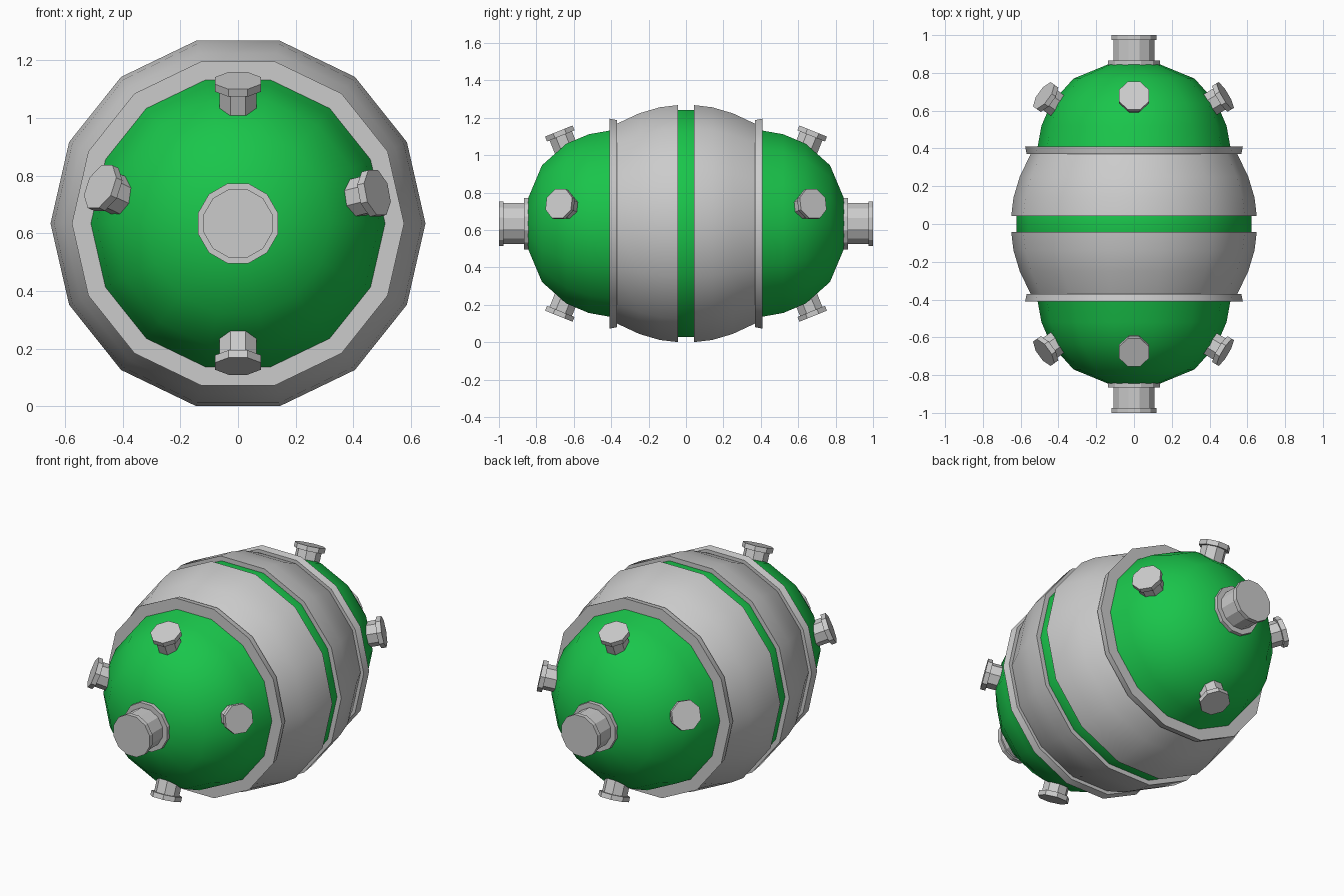
import bpy, bmesh, math
from mathutils import Vector

if "Cube" in bpy.data.objects:
    bpy.data.objects.remove(bpy.data.objects["Cube"])

CZ = 0.634  # height of the long axis

green = bpy.data.materials.new("green")
green.diffuse_color = (0.01, 0.56, 0.07, 1)
green.use_nodes = True
green.node_tree.nodes["Principled BSDF"].inputs["Base Color"].default_value = green.diffuse_color


def lathe(name, profile, sides, origin, axis, phase=0.0, closed=False, mat=None):
    """Revolve (distance, radius) points around an axis through origin."""
    axis = Vector(axis).normalized()
    ref = Vector((1, 0, 0)) if abs(axis.x) < 0.5 else Vector((0, 0, 1))
    u = (ref - axis * ref.dot(axis)).normalized()
    v = axis.cross(u)
    bm = bmesh.new()
    rings = []
    for d, r in profile:
        ring = []
        for i in range(sides):
            a = phase + 2 * math.pi * i / sides
            ring.append(bm.verts.new(Vector(origin) + axis * d
                                     + (u * math.cos(a) + v * math.sin(a)) * r))
        rings.append(ring)
    pairs = list(zip(rings, rings[1:]))
    if closed:
        pairs.append((rings[-1], rings[0]))
    else:
        bm.faces.new(rings[0])
        bm.faces.new(rings[-1])
    for a, b in pairs:
        for i in range(sides):
            j = (i + 1) % sides
            bm.faces.new((a[i], a[j], b[j], b[i]))
    bmesh.ops.recalc_face_normals(bm, faces=bm.faces)
    me = bpy.data.meshes.new(name)
    bm.to_mesh(me)
    bm.free()
    ob = bpy.data.objects.new(name, me)
    bpy.context.collection.objects.link(ob)
    if mat:
        me.materials.append(mat)
    bpy.ops.object.select_all(action='DESELECT')
    ob.select_set(True)
    bpy.context.view_layer.objects.active = ob
    bpy.ops.object.shade_smooth_by_angle(angle=math.radians(29))
    return ob


# Green egg-shaped body, mirrored about the middle
half = [(0.045, 0.622), (0.2, 0.585), (0.41, 0.51), (0.52, 0.49),
        (0.64, 0.438), (0.77, 0.32), (0.848, 0.13)]
lathe("body", [(-d, r) for d, r in reversed(half)] + half, 14,
      (0, 0, CZ), (0, 1, 0), mat=green)

for s, end in ((-1, "front"), (1, "back")):
    c, ax = (0, 0, CZ), (0, s, 0)
    # Curved armour band with its rim ring
    lathe(end + "_band", [(0.042, 0.6), (0.042, 0.65), (0.14, 0.638), (0.25, 0.605),
                          (0.375, 0.545), (0.375, 0.5)], 14, c, ax, closed=True)
    lathe(end + "_rim", [(0.37, 0.5), (0.37, 0.568), (0.41, 0.576), (0.41, 0.5)],
          14, c, ax, closed=True)
    # Large end port
    lathe(end + "_port", [(0.82, 0.143), (0.865, 0.143), (0.865, 0.113), (0.975, 0.113),
                          (0.975, 0.123), (1.0, 0.123)], 12, c, ax, math.pi / 12)
    # Four small ports: name, tip angle, aim angle, tilt towards the end (degrees)
    for side, pos, aim, tilt in (("top", 90, 90, 22), ("bottom", 270, 270, 22),
                                 ("right", 12.5, 14, 30), ("left", 165, 154, 33)):
        p, a, t = map(math.radians, (pos, aim, tilt))
        tip = (0.495 * math.cos(p), s * 0.68, CZ + 0.495 * math.sin(p))
        n = (math.cos(a) * math.cos(t), s * math.sin(t), math.sin(a) * math.cos(t))
        lathe(f"{end}_{side}_port", [(-0.14, 0.07), (-0.028, 0.07), (-0.028, 0.086),
                                     (0, 0.086)], 8, tip, n, math.pi / 8)
